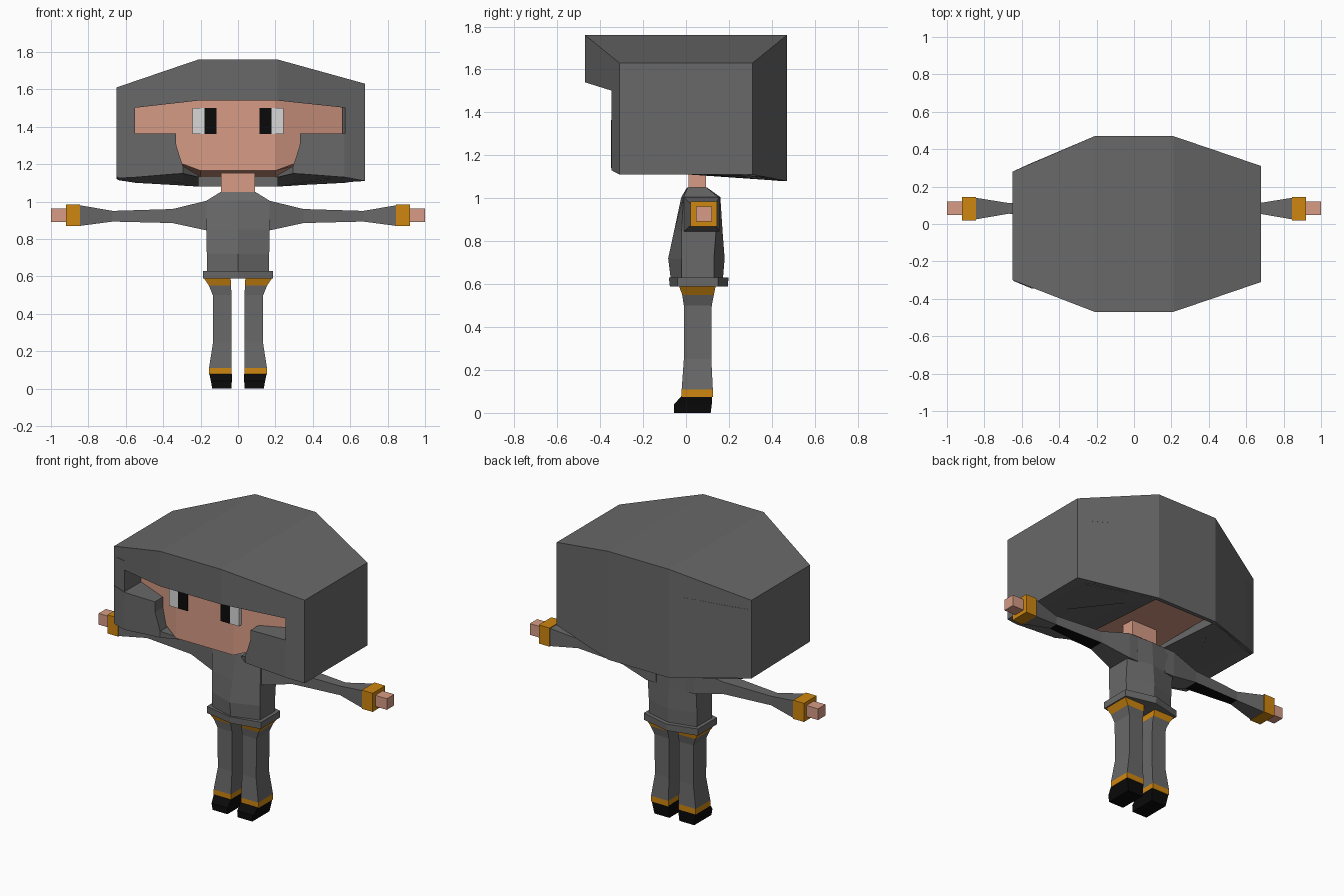
import bpy, bmesh


def material(name, r, g, b):
    m = bpy.data.materials.new(name)
    m.diffuse_color = (r, g, b, 1)
    return m


GREY = material("grey cloth", 0.14, 0.14, 0.14)
SKIN = material("skin", 0.68, 0.33, 0.235)
ORANGE = material("orange trim", 0.62, 0.24, 0.005)
BLACK = material("black", 0.003, 0.003, 0.003)
WHITE = material("eye white", 0.68, 0.68, 0.68)


def loft(name, rings, mats, rule=None):
    """Skin a row of equal rings, cap the ends, colour the faces by a rule."""
    bm = bmesh.new()
    vs = [[bm.verts.new(p) for p in r] for r in rings]
    n = len(vs[0])
    for a, b in zip(vs, vs[1:]):
        for i in range(n):
            j = (i + 1) % n
            bm.faces.new((a[i], a[j], b[j], b[i]))
    bm.faces.new(vs[0])
    bm.faces.new(vs[-1])
    bmesh.ops.recalc_face_normals(bm, faces=bm.faces)
    if rule:
        for f in bm.faces:
            f.material_index = rule(f.calc_center_median(), f.normal)
    me = bpy.data.meshes.new(name)
    bm.to_mesh(me)
    bm.free()
    for m in mats:
        me.materials.append(m)
    ob = bpy.data.objects.new(name, me)
    bpy.context.collection.objects.link(ob)
    return ob


def xsec(x, y0, y1, z0, z1, zb=None):
    """Four-sided section across x; zb is the bottom height at the back."""
    zb = z0 if zb is None else zb
    return [(x, y0, z0), (x, y1, zb), (x, y1, z1), (x, y0, z1)]


def zsec(z, x0, x1, y0, y1):
    return [(x0, y0, z), (x1, y0, z), (x1, y1, z), (x0, y1, z)]


def box(name, x0, x1, y0, y1, z0, z1, mat):
    return loft(name, [zsec(z0, x0, x1, y0, y1), zsec(z1, x0, x1, y0, y1)], [mat])


def hexsec(z, hx, front, side_f, side_b, back):
    """Six-sided body section with a ridge at the front and the back."""
    return [(0, front, z), (hx, side_f, z), (hx, side_b, z),
            (0, back, z), (-hx, side_b, z), (-hx, side_f, z)]


# head and neck
loft("head", [xsec(-0.56, -0.17, 0.10, 1.30, 1.55, 1.25),
              xsec(-0.20, -0.33, 0.455, 1.165, 1.62, 1.13),
              xsec(0.20, -0.33, 0.455, 1.165, 1.62, 1.13),
              xsec(0.56, -0.17, 0.10, 1.30, 1.55, 1.25)], [SKIN])
box("neck", -0.09, 0.09, 0.012, 0.093, 1.0, 1.2, SKIN)

# hair crown with overhanging fringe
loft("hair_crown", [xsec(-0.65, -0.30, 0.28, 1.49, 1.61),
                    xsec(-0.21, -0.47, 0.47, 1.54, 1.76),
                    xsec(0.21, -0.47, 0.47, 1.54, 1.76),
                    xsec(0.68, -0.31, 0.31, 1.49, 1.63)], [GREY])

# hair back wall with side posts
loft("hair_back", [xsec(-0.65, -0.30, 0.28, 1.13, 1.55, 1.12),
                   xsec(-0.551, -0.34, 0.325, 1.14, 1.56, 1.113),
                   xsec(-0.55, -0.16, 0.325, 1.14, 1.56, 1.113),
                   xsec(-0.21, 0.445, 0.47, 1.08, 1.60),
                   xsec(0.21, 0.445, 0.47, 1.08, 1.60),
                   xsec(0.57, -0.16, 0.347, 1.13, 1.56, 1.103),
                   xsec(0.571, -0.347, 0.347, 1.13, 1.56, 1.103),
                   xsec(0.68, -0.31, 0.31, 1.11, 1.55, 1.11)], [GREY])

# parts that repeat on both sides
for s, side in ((1, "right"), (-1, "left")):
    k = 1 if s > 0 else 0.96

    # hair lock beside the face
    loft("hair_lock_" + side, [
        xsec(s * 0.21, -0.27, 0.455, 1.13, 1.14, 1.08),
        xsec(s * 0.295, -0.35, 0.42, 1.15, 1.19, 1.085),
        xsec(s * 0.330, -0.35, 0.41, 1.148, 1.30, 1.088),
        xsec(s * 0.332, -0.35, 0.41, 1.148, 1.365, 1.088),
        xsec(s * 0.57 * k, -0.345, 0.31, 1.13, 1.365, 1.10),
        xsec(s * 0.67 * k, -0.305, 0.27, 1.125, 1.365, 1.115)], [GREY])

    # eye
    for part, a, b, mat in (("pupil", 0.115, 0.18, BLACK), ("eye_white", 0.18, 0.243, WHITE)):
        box(part + "_" + side, min(s * a, s * b), max(s * a, s * b),
            -0.338, -0.30, 1.36, 1.50, mat)

    # sleeve, dark on the underside of the middle stretch
    loft("arm_" + side, [xsec(s * 0.10, -0.01, 0.155, 0.845, 1.005),
                         xsec(s * 0.165, -0.01, 0.155, 0.845, 1.005),
                         xsec(s * 0.35, 0.035, 0.13, 0.885, 0.96),
                         xsec(s * 0.67, 0.055, 0.112, 0.893, 0.95),
                         xsec(s * 0.845, 0.025, 0.14, 0.87, 0.98)], [GREY, BLACK],
         lambda c, n: 1 if n.z < -0.7 and 0.4 < abs(c.x) < 0.6 else 0)
    loft("arm_cuff_" + side, [xsec(s * x, 0.02, 0.145, 0.868, 0.985)
                              for x in (0.845, 0.92)], [ORANGE])
    loft("hand_" + side, [xsec(s * x, 0.047, 0.12, 0.892, 0.962)
                          for x in (0.90, 1.0)], [SKIN])

    # trouser leg with orange hip and ankle bands
    loft("leg_" + side, [zsec(z, s * a, s * b, y0, y1) for z, a, b, y0, y1 in (
        (0.075, 0.035, 0.155, -0.02, 0.125), (0.11, 0.035, 0.155, -0.02, 0.125),
        (0.25, 0.035, 0.133, -0.01, 0.118), (0.50, 0.035, 0.135, -0.01, 0.12),
        (0.55, 0.037, 0.155, -0.018, 0.13), (0.60, 0.04, 0.188, -0.035, 0.14))],
         [GREY, ORANGE], lambda c, n: 1 if c.z < 0.10 or c.z > 0.56 else 0)

    # boot with a short toe
    loft("boot_" + side, [zsec(z, s * a, s * b, y0, y1) for z, a, b, y0, y1 in (
        (0.0, 0.035, 0.138, -0.055, 0.115), (0.04, 0.033, 0.145, -0.055, 0.12),
        (0.078, 0.033, 0.153, -0.022, 0.122))], [BLACK])

# torso with sloped shoulders, and belt
loft("torso", [hexsec(0.60, 0.165, -0.068, -0.02, 0.13, 0.17),
               hexsec(0.72, 0.167, -0.083, -0.02, 0.13, 0.18),
               hexsec(0.85, 0.168, -0.055, -0.02, 0.14, 0.17),
               hexsec(1.005, 0.168, -0.022, -0.012, 0.15, 0.16),
               hexsec(1.05, 0.095, 0.005, 0.008, 0.096, 0.098)], [GREY])
loft("belt", [hexsec(0.588, 0.188, -0.075, -0.04, 0.15, 0.195),
              hexsec(0.63, 0.188, -0.08, -0.04, 0.15, 0.198)], [GREY])
